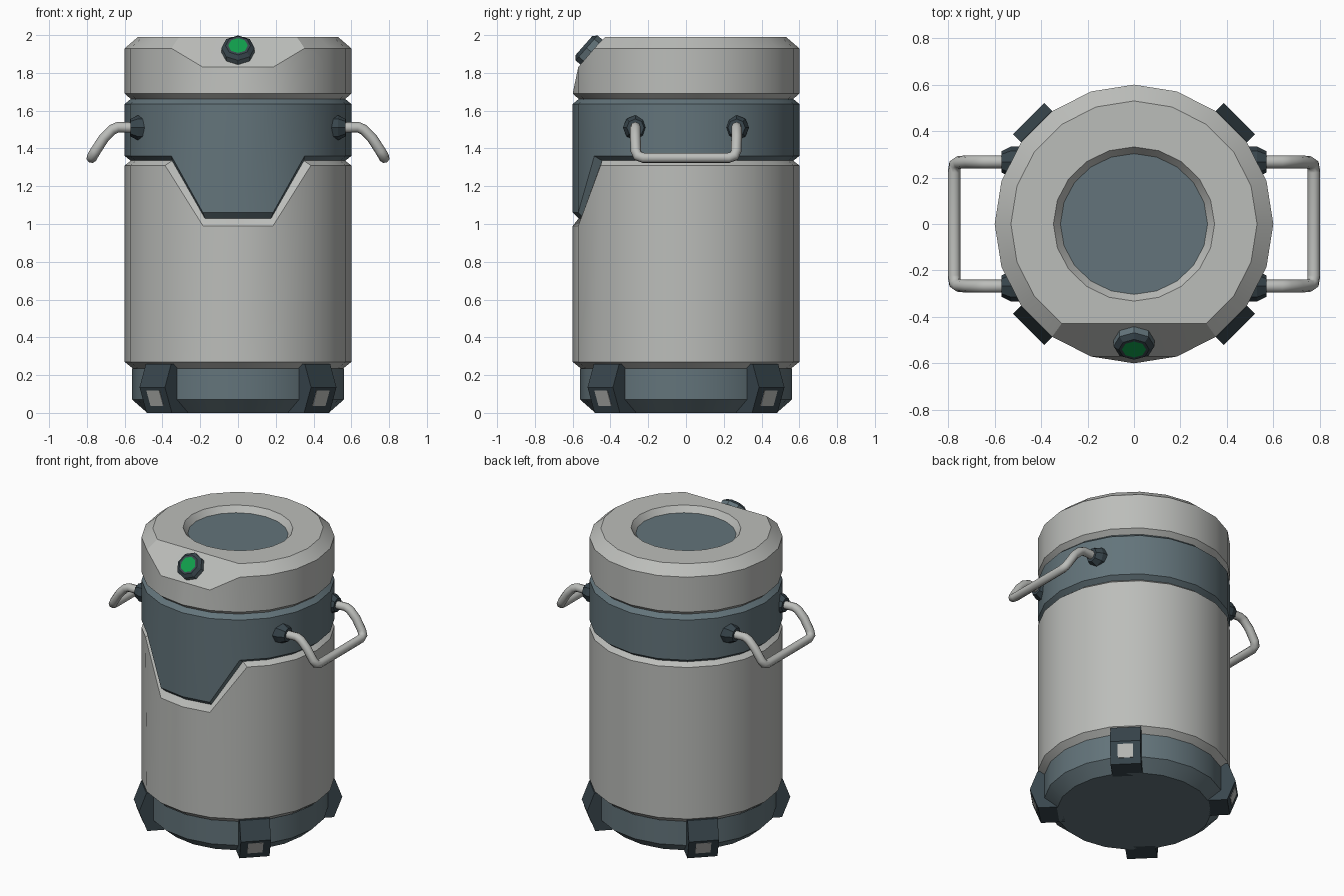
import bpy, bmesh, math
from mathutils import Vector, Matrix

if "Cube" in bpy.data.objects:
    bpy.data.objects.remove(bpy.data.objects["Cube"])

N = 20  # sides of the canister; column 0 faces the front (-y)


def material(name, r, g, b):
    m = bpy.data.materials.new(name)
    m.diffuse_color = (r, g, b, 1)
    m.use_nodes = True
    m.node_tree.nodes["Principled BSDF"].inputs["Base Color"].default_value = m.diffuse_color
    return m


LIGHT = material("light_grey", 0.50, 0.51, 0.49)
BLUE = material("blue_grey", 0.125, 0.175, 0.197)
DARK = material("dark_slate", 0.040, 0.061, 0.074)
GREEN = material("green_light", 0.005, 0.34, 0.07)


def finish(name, bm, mats, smooth=True):
    bmesh.ops.recalc_face_normals(bm, faces=bm.faces)
    me = bpy.data.meshes.new(name)
    bm.to_mesh(me)
    bm.free()
    ob = bpy.data.objects.new(name, me)
    bpy.context.collection.objects.link(ob)
    for m in mats:
        me.materials.append(m)
    if smooth:
        bpy.ops.object.select_all(action='DESELECT')
        bpy.context.view_layer.objects.active = ob
        ob.select_set(True)
        bpy.ops.object.shade_smooth_by_angle(angle=math.radians(30))
    return ob


def ring(r, z, front_z=None, spread=0.0, ry=None, n=N):
    """Ring of points; the three front columns may sit at front_z."""
    def at(k):
        a = -math.pi / 2 + 2 * math.pi * k / n
        return Vector((r * math.cos(a), (ry or r) * math.sin(a), z))
    pts = [at(k) for k in range(n)]
    if front_z is not None:
        for k in (0, 1, n - 1):
            pts[k].z = front_z
        pts[2] = pts[2].lerp(pts[3], spread)
        pts[n - 2] = pts[n - 2].lerp(pts[n - 3], spread)
    return pts


def loft(name, rows, mats, cap_bottom=False, cap_top=False, row_mats=None, cap_mat=0,
         matrix=None, smooth=True):
    bm = bmesh.new()
    vs = [[bm.verts.new(p) for p in row] for row in rows]
    n = len(rows[0])
    for i in range(len(rows) - 1):
        for k in range(n):
            j = (k + 1) % n
            f = bm.faces.new((vs[i][k], vs[i][j], vs[i + 1][j], vs[i + 1][k]))
            f.material_index = row_mats[i] if row_mats else 0
    if cap_bottom:
        bm.faces.new(vs[0][::-1])
    if cap_top:
        bm.faces.new(vs[-1]).material_index = cap_mat
    if matrix:
        bm.transform(matrix)
    return finish(name, bm, mats, smooth)


# Base
loft("base", [ring(0.48, 0), ring(0.56, 0.07), ring(0.56, 0.235)], [BLUE], cap_bottom=True)

# Body with a notched front rim, and the band whose front panel fills the notch
groove = ring(0.568, 1.335, 1.03, 0.12)
loft("body", [ring(0.55, 0.23), ring(0.6, 0.27), ring(0.6, 1.31, 0.99, 0.25), groove], [LIGHT])
loft("band", [groove, ring(0.6, 1.36, 1.06), ring(0.6, 1.635), ring(0.568, 1.662)], [BLUE])

# Lid with a flat cut on the front and a recessed window on top
shoulder = ring(0.6, 1.93, 1.83)
shoulder[0].y = shoulder[1].y
top = ring(0.53, 1.99)
for k in (0, 1, N - 1):
    top[k].y = top[2].y
loft("lid", [ring(0.568, 1.662), ring(0.6, 1.69), shoulder, top,
             ring(0.347, 1.99, ry=0.332), ring(0.317, 1.95, ry=0.303)],
     [LIGHT, BLUE], cap_top=True, cap_mat=1)

# Button: housing, dark bezel and green lens, standing on the front cut
normal = Vector((0, -0.75, 0.66)).normalized()
place = Matrix.Translation((0, -0.50, 1.909)) @ normal.to_track_quat('Z', 'Y').to_matrix().to_4x4()
loft("button", [ring(0.088, -0.02, n=8), ring(0.088, 0.035, n=8),
                ring(0.066, 0.054, n=8), ring(0.052, 0.054, n=8)],
     [BLUE, DARK, GREEN], cap_top=True, row_mats=[0, 1, 1], cap_mat=2, matrix=place, smooth=False)

# Four feet with a small light plate on each
FOOT = [(0.48, 0.26), (0.595, 0.26), (0.642, 0.135), (0.59, 0.0), (0.44, 0.0)]
for i in range(4):
    turn = Matrix.Rotation(math.radians(45 + 90 * i), 4, 'Z')
    rows = [[Vector((r, y, z)) for r, z in FOOT] for y in (-0.095, 0.095)]
    loft(f"foot_{i + 1}", rows, [DARK], True, True, matrix=turn, smooth=False)

    def slope(z, out):
        return 0.59 + (0.642 - 0.59) * z / 0.135 + out
    rows = [[Vector((slope(z, o), y, z)) for y, z in
             ((-0.048, 0.037), (0.048, 0.037), (0.048, 0.118), (-0.048, 0.118))]
            for o in (-0.002, 0.003)]
    loft(f"foot_plate_{i + 1}", rows, [LIGHT], True, True, matrix=turn, smooth=False)

# Handles: bent tubes on both sides, each held by two sockets
HALF = [(0.55, 0.268, 1.51), (0.635, 0.268, 1.513), (0.665, 0.268, 1.50), (0.71, 0.268, 1.455),
        (0.755, 0.265, 1.385), (0.77, 0.255, 1.36), (0.775, 0.225, 1.35)]
PATH = HALF + [(x, -y, z) for x, y, z in reversed(HALF)]
for side, label in ((1, "right"), (-1, "left")):
    cu = bpy.data.curves.new("handle_path", 'CURVE')
    cu.dimensions = '3D'
    cu.bevel_depth = 0.028
    cu.bevel_resolution = 2
    sp = cu.splines.new('POLY')
    sp.points.add(len(PATH) - 1)
    for p, (x, y, z) in zip(sp.points, PATH):
        p.co = (side * x, y, z, 1)
    sp.use_smooth = True
    cu.materials.append(LIGHT)
    bpy.context.collection.objects.link(bpy.data.objects.new(f"handle_{label}", cu))
    for y in (-0.268, 0.268):
        m = Matrix.Translation((side * 0.48, y, 1.51)) @ Matrix.Rotation(side * math.pi / 2, 4, 'Y')
        loft(f"socket_{label}", [ring(0.066, 0, n=8), ring(0.066, 0.05, n=8), ring(0.046, 0.09, n=8)],
             [DARK], True, True, matrix=m, smooth=False)
